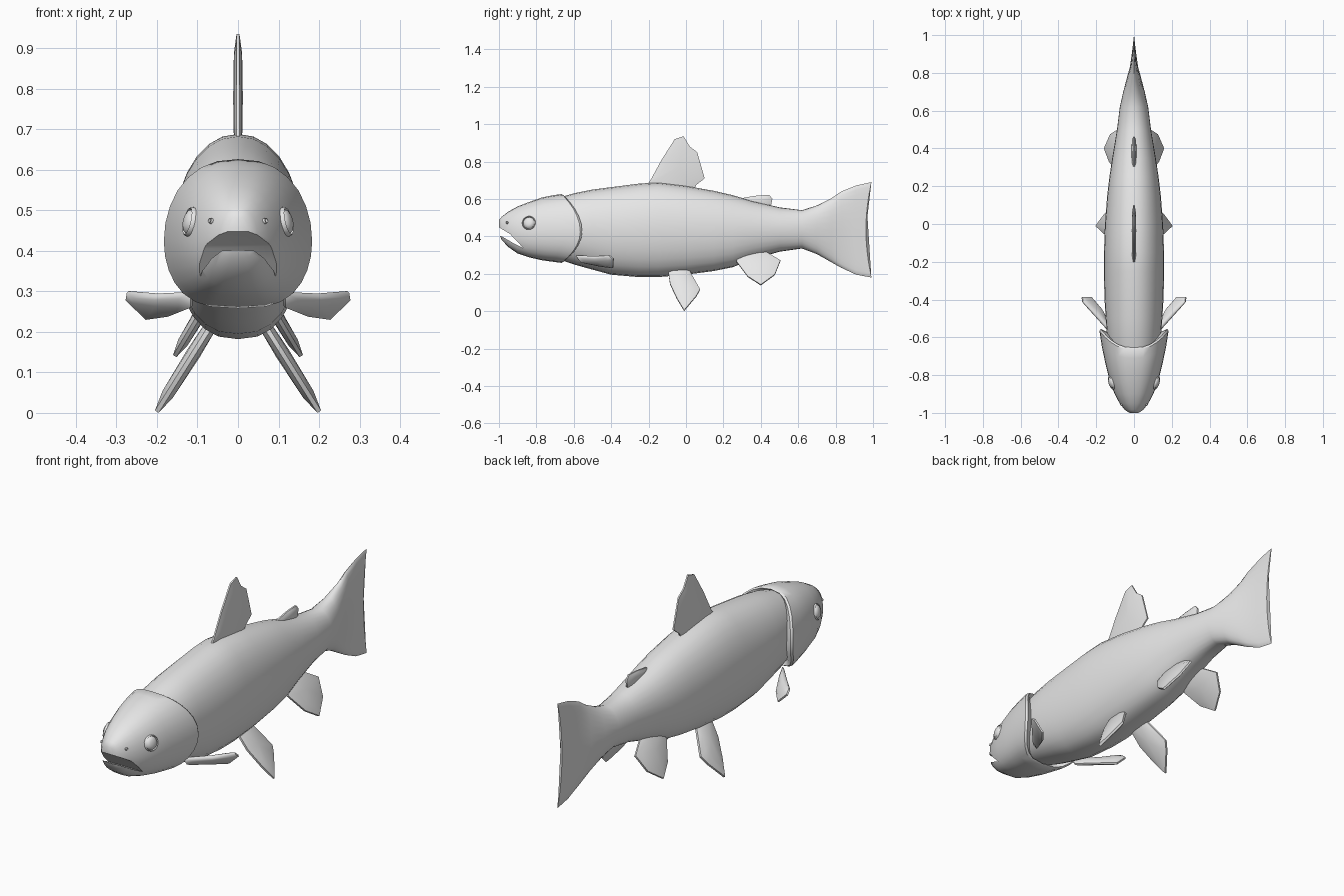
import bpy, bmesh, math
from mathutils import Vector, geometry

if "Cube" in bpy.data.objects:
    bpy.data.objects.remove(bpy.data.objects["Cube"])

grey = bpy.data.materials.new("pale_grey")
grey.diffuse_color = (0.8, 0.8, 0.8, 1)
grey.use_nodes = True
grey.node_tree.nodes["Principled BSDF"].inputs["Base Color"].default_value = grey.diffuse_color


def finish(name, bm, mirror=False):
    """Turn a bmesh into a named object with the shared material."""
    bmesh.ops.recalc_face_normals(bm, faces=bm.faces)
    mesh = bpy.data.meshes.new(name)
    bm.to_mesh(mesh)
    bm.free()
    mesh.materials.append(grey)
    obj = bpy.data.objects.new(name, mesh)
    bpy.context.collection.objects.link(obj)
    if mirror:
        obj.modifiers.new("mirror", 'MIRROR').use_mirror_merge = False
    return obj


def smooth(obj, angle=45):
    bpy.ops.object.select_all(action='DESELECT')
    obj.select_set(True)
    bpy.context.view_layer.objects.active = obj
    bpy.ops.object.shade_smooth_by_angle(angle=math.radians(angle))


def bridge(bm, a, b):
    n = len(a)
    for i in range(n):
        bm.faces.new((a[i], a[(i + 1) % n], b[(i + 1) % n], b[i]))


def loft(name, stations, middle, p_side, p_low, sides=28):
    """Rings of (y, top, bottom, half width, bend of the ring ends along y)."""
    bm = bmesh.new()
    rings = []
    for y, top, bot, w, bend in stations:
        mid = bot + middle * (top - bot)
        ring = []
        for i in range(sides):
            a = 2 * math.pi * i / sides
            s, c = math.sin(a), math.cos(a)
            power = p_side if c > 0 else p_low
            x = w * math.copysign(abs(s) ** power, s)
            z = mid + c * (top - mid if c > 0 else mid - bot)
            ring.append(bm.verts.new((x, y + bend * c * c, z)))
        rings.append(ring)
    for a, b in zip(rings, rings[1:]):
        bridge(bm, a, b)
    bm.faces.new(rings[0])
    bm.faces.new(rings[-1])
    return finish(name, bm)


def fin(name, points, thick, mirror=True):
    """Lens-shaped plate: thin rim, thicker middle."""
    pts = [Vector(p) for p in points]
    normal = geometry.normal(pts)
    centre = sum(pts, Vector()) / len(pts)
    bm = bmesh.new()
    rims = []
    for side in (1, -1):
        rim = [bm.verts.new(p + normal * side * thick * 0.3) for p in pts]
        inner = [bm.verts.new(p.lerp(centre, 0.3) + normal * side * thick * 0.85) for p in pts]
        peak = bm.verts.new(centre + normal * side * thick)
        bridge(bm, rim, inner)
        for i in range(len(pts)):
            bm.faces.new((inner[i], inner[(i + 1) % len(pts)], peak))
        rims.append(rim)
    bridge(bm, rims[0], rims[1])
    smooth(finish(name, bm, mirror), 50)


# Trunk flowing into the tail fin
body = loft("body_and_tail", [
    (-0.72, 0.595, 0.29, 0.12, 0), (-0.60, 0.630, 0.25, 0.142, 0),
    (-0.50, 0.650, 0.222, 0.150, 0), (-0.40, 0.663, 0.195, 0.156, 0),
    (-0.25, 0.682, 0.182, 0.160, 0), (-0.15, 0.688, 0.182, 0.159, 0),
    (0.00, 0.670, 0.195, 0.154, 0), (0.15, 0.643, 0.215, 0.142, 0),
    (0.25, 0.620, 0.235, 0.130, 0), (0.35, 0.590, 0.275, 0.115, 0),
    (0.50, 0.555, 0.318, 0.090, 0), (0.62, 0.540, 0.335, 0.075, 0),
    (0.70, 0.565, 0.305, 0.057, 0), (0.78, 0.605, 0.260, 0.036, 0),
    (0.83, 0.640, 0.232, 0.022, 0), (0.90, 0.672, 0.195, 0.012, 0.01),
    (0.962, 0.690, 0.180, 0.004, 0.03)], 0.5, 0.95, 0.8)
smooth(body)

# Head with gill covers that curve around the trunk
head = loft("head", [
    (-1.00, 0.487, 0.415, 0.024, 0), (-0.985, 0.505, 0.380, 0.048, 0),
    (-0.95, 0.532, 0.343, 0.076, 0), (-0.90, 0.560, 0.308, 0.102, 0),
    (-0.84, 0.583, 0.288, 0.126, 0), (-0.75, 0.608, 0.272, 0.149, -0.02),
    (-0.65, 0.620, 0.264, 0.170, -0.06), (-0.565, 0.626, 0.258, 0.183, -0.10),
    (-0.555, 0.620, 0.264, 0.176, -0.10), (-0.575, 0.605, 0.28, 0.135, -0.10)],
    0.45, 0.85, 0.65)

# Mouth: a wedge cut across the snout
bm = bmesh.new()
wedge = [(-1.05, 0.476), (-1.0, 0.448), (-0.94, 0.412), (-0.868, 0.336),
         (-0.92, 0.362), (-0.985, 0.40), (-1.05, 0.41)]
sides = [[bm.verts.new((x, y, z)) for y, z in wedge] for x in (-0.3, 0.3)]
bridge(bm, *sides)
for s in sides:
    bm.faces.new(s)
cutter = finish("mouth_cutter", bm)
cutter.hide_render = True
bpy.context.view_layer.update()


def surface(y, z):
    hit, loc, normal, _ = head.ray_cast(Vector((1, y, z)), Vector((-1, 0, 0)))
    return loc, normal


def dome(name, y, z, radius, height, rim):
    """Flattened bulge lying on the head, ringed by a narrow groove and lid."""
    loc, normal = surface(y, z)
    turn = normal.to_track_quat('Z', 'Y')
    profile = [(radius + rim, -0.012), (radius + rim, 0.002), (radius + rim * 0.5, 0.006),
               (radius, 0.0), (radius * 0.85, height * 0.55),
               (radius * 0.5, height * 0.9), (radius * 0.15, height)]
    bm = bmesh.new()
    rings = [[bm.verts.new(loc + turn @ Vector((r * math.cos(a), r * math.sin(a), h)))
              for a in [2 * math.pi * i / 20 for i in range(20)]] for r, h in profile]
    for a, b in zip(rings, rings[1:]):
        bridge(bm, a, b)
    bm.faces.new(rings[0])
    bm.faces.new(rings[-1])
    smooth(finish(name, bm, True), 40)


# Eyes and nostrils
dome("eyes", -0.84, 0.472, 0.031, 0.014, 0.006)
dome("nostrils", -0.955, 0.473, 0.004, 0.002, 0.003)

cut = head.modifiers.new("mouth", 'BOOLEAN')
cut.operation = 'DIFFERENCE'
cut.solver = 'EXACT'
cut.object = cutter
bpy.context.view_layer.objects.active = head
bpy.ops.object.modifier_apply(modifier=cut.name)
bpy.data.objects.remove(cutter)
smooth(head, 40)

# Single fins along the back
fin("dorsal_fin", [(0, y, z) for y, z in [
    (-0.22, 0.66), (-0.19, 0.70), (-0.13, 0.81), (-0.06, 0.92), (-0.013, 0.935),
    (0.02, 0.88), (0.06, 0.85), (0.10, 0.71), (0.055, 0.675), (0.03, 0.63)]], 0.012, False)
fin("adipose_fin", [(0, y, z) for y, z in [
    (0.27, 0.58), (0.31, 0.607), (0.38, 0.618), (0.445, 0.622), (0.462, 0.60),
    (0.455, 0.565), (0.43, 0.54)]], 0.013, False)

# Paired lower fins, splayed outward as they drop
fin("pelvic_fins", [(0.07 + (0.21 - z) * 0.63, y, z) for y, z in [
    (-0.085, 0.25), (-0.095, 0.21), (-0.085, 0.145), (-0.05, 0.07), (-0.01, 0.003),
    (0.055, 0.08), (0.075, 0.115), (0.03, 0.195), (0.0, 0.25)]], 0.018)
fin("anal_fins", [(0.06 + (0.30 - z) * 0.6, y, z) for y, z in [
    (0.29, 0.31), (0.27, 0.265), (0.33, 0.185), (0.40, 0.14), (0.475, 0.195),
    (0.505, 0.27), (0.43, 0.315), (0.37, 0.34)]], 0.016)
fin("pectoral_fins", [
    (0.115, -0.56, 0.262), (0.115, -0.585, 0.296), (0.20, -0.49, 0.292),
    (0.272, -0.41, 0.298), (0.275, -0.388, 0.28), (0.225, -0.39, 0.232),
    (0.17, -0.455, 0.24)], 0.014)
